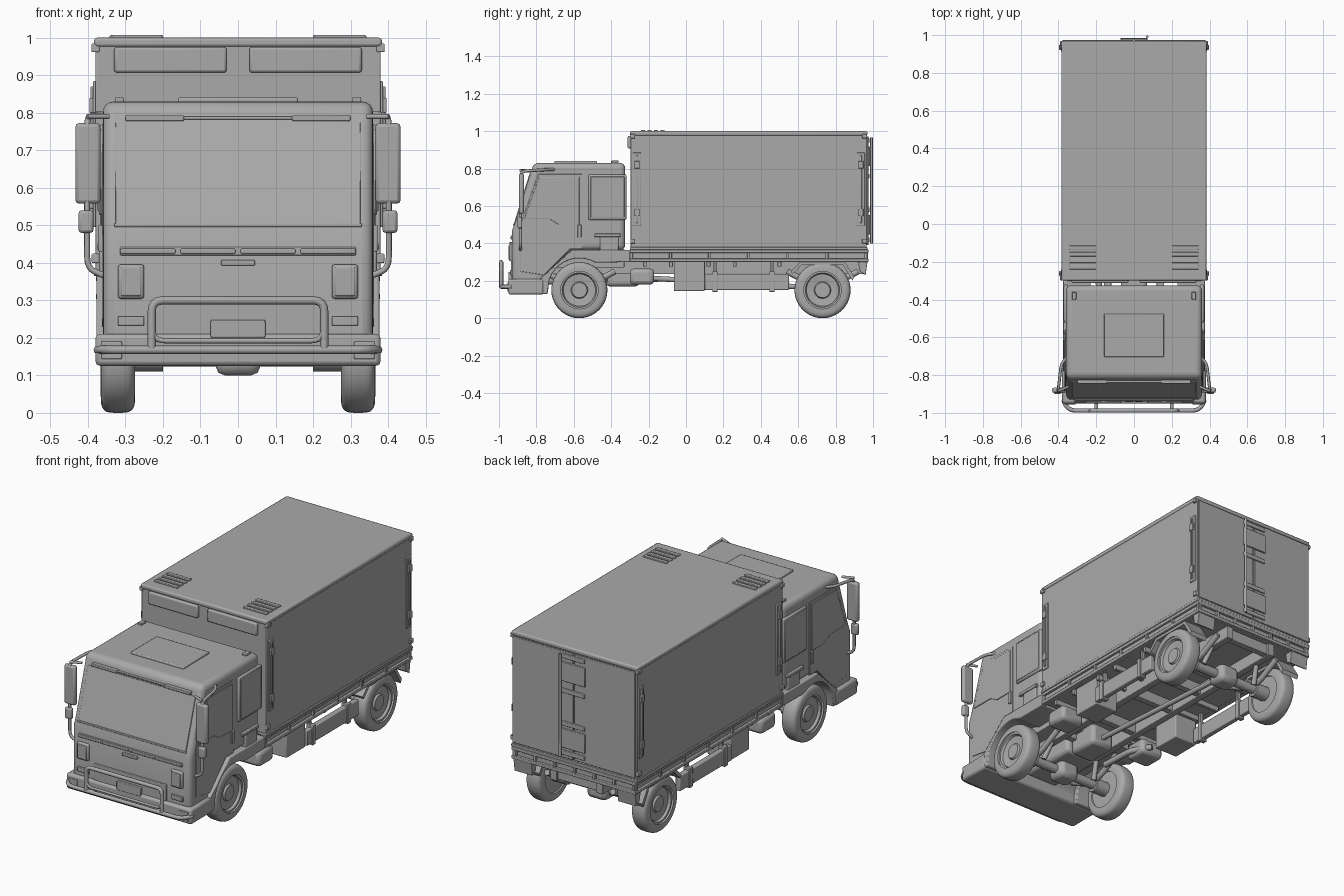
import bpy, bmesh
from math import radians, pi, tau, cos, sin, copysign
from mathutils import Vector

if "Cube" in bpy.data.objects:
    bpy.data.objects.remove(bpy.data.objects["Cube"], do_unlink=True)

grey = bpy.data.materials.new("plain grey")
grey.use_nodes = True
grey.diffuse_color = (.4, .4, .4, 1)
grey.node_tree.nodes["Principled BSDF"].inputs["Base Color"].default_value = grey.diffuse_color

# Main planes of the truck
cab_front, cab_back, cab_side, cab_roof = -.93, -.325, .36, .83
body_front, body_rear, body_side, body_top = -.3, .97, .38, 1
bed_low, bed_top, ground_clear = .3, .365, .13
axles = {"front": -.57, "rear": .73}
tyre_radius, rim_radius, wheel_x = .15, .1, .32
SIDES = {"left": 1, "right": -1}


def finish(name, bm, bevel, segments=2):
    """Turn a bmesh into a smooth-shaded object with optional rounded edges."""
    bmesh.ops.recalc_face_normals(bm, faces=bm.faces)
    mesh = bpy.data.meshes.new(name)
    bm.to_mesh(mesh)
    bm.free()
    ob = bpy.data.objects.new(name, mesh)
    bpy.context.collection.objects.link(ob)
    mesh.materials.append(grey)
    if bevel:
        mod = ob.modifiers.new("rounded edges", "BEVEL")
        mod.width, mod.segments, mod.limit_method = bevel, segments, "ANGLE"
        mod.angle_limit = radians(25)
    bpy.ops.object.select_all(action="DESELECT")
    ob.select_set(True)
    bpy.context.view_layer.objects.active = ob
    bpy.ops.object.shade_smooth_by_angle(angle=radians(35))


def block(name, centre, size, bevel=.003):
    """Rounded block; one that is off the middle is made on both sides."""
    x, y, z = centre
    for side, s in SIDES.items() if x else {"middle": 1}.items():
        bm = bmesh.new()
        bmesh.ops.create_cube(bm, size=1)
        bmesh.ops.scale(bm, vec=size, verts=bm.verts)
        bmesh.ops.translate(bm, vec=(s * x, y, z), verts=bm.verts)
        finish(f"{side}_{name}" if x else name, bm, bevel)


def on_front(name, x, z, width, height, out=.01, plane=cab_front, bevel=.003):
    """Plate standing out from a surface that faces forward."""
    block(name, (x, plane, z), (width, out * 2, height), bevel)


def on_side(name, y, z, length, height, out=.01, plane=body_side, bevel=.003):
    """Plate standing out from both flanks."""
    block(name, (plane, y, z), (out * 2, length, height), bevel)


def slab(name, outline, inner, outer, bevel=.002, segments=2):
    """Side outline of (y, z) points extruded along x."""
    bm = bmesh.new()
    face = bm.faces.new([bm.verts.new((inner, y, z)) for y, z in outline])
    made = bmesh.ops.extrude_face_region(bm, geom=[face])["geom"]
    moved = [g for g in made if isinstance(g, bmesh.types.BMVert)]
    bmesh.ops.translate(bm, verts=moved, vec=(outer - inner, 0, 0))
    finish(name, bm, bevel, segments)


def tube(name, points, radius, corner=.03):
    """Round bar through points, with rounded corners."""
    points = [Vector(p) for p in points]
    path = [points[0]]
    for before, p, after in zip(points, points[1:], points[2:]):
        a, b = (p + (q - p).normalized() * min(corner, (q - p).length * .45) for q in (before, after))
        for step in range(5):
            t = step / 4
            path.append(a.lerp(p, t).lerp(p.lerp(b, t), t))
    path.append(points[-1])
    curve = bpy.data.curves.new(name, "CURVE")
    curve.dimensions, curve.bevel_depth, curve.use_fill_caps = "3D", radius, True
    curve.bevel_resolution = 2
    spline = curve.splines.new("POLY")
    spline.points.add(len(path) - 1)
    for point, place in zip(spline.points, path):
        point.co = (*place, 1)
    spline.use_smooth = True
    curve.materials.append(grey)
    bpy.context.collection.objects.link(bpy.data.objects.new(name, curve))


def lathe(name, profile, y, s):
    """Spin (x, radius) points round a wheel axis."""
    bm = bmesh.new()
    verts = [bm.verts.new((s * x, y, tyre_radius + r)) for x, r in profile]
    edges = [bm.edges.new(pair) for pair in zip(verts, verts[1:])]
    bmesh.ops.spin(bm, geom=verts + edges, cent=(0, y, tyre_radius), axis=(1, 0, 0), angle=tau, steps=40)
    bmesh.ops.remove_doubles(bm, verts=bm.verts, dist=.0001)
    finish(name, bm, 0)


# Cab shell, bumper and windscreen
slab("cab", [(cab_front, .15), (cab_front, .47), (-.91, .52), (-.815, cab_roof), (cab_back, cab_roof),
             (cab_back, bed_top), (-.61, bed_top), (-.76, .21), (-.76, .15)], -cab_side, cab_side, .028, 4)
block("bumper", (0, -.855, .168), (.76, .19, .085), .012)
block("cab_floor", (0, -.55, .32), (.48, .44, .1))
slab("windscreen", [(-.922, .5), (-.836, .775), (-.82, .77), (-.9, .5)], -.327, .327)
on_front("windscreen_sill", 0, .5, .66, .01, plane=-.916)
on_front("screen_header", 0, .786, .6, .008, .012, plane=-.83)
on_front("wiper_rail", .222, .786, .155, .016, .016, plane=-.83)

for side, s in SIDES.items():
    # Front fender with a round wheel arch, door and door window
    arch = [(axles["front"] + .17 * cos(radians(a)), tyre_radius + .17 * sin(radians(a))) for a in range(60, 165, 10)]
    slab(f"{side}_front_fender", [(-.78, ground_clear), (-.78, .21), (-.61, bed_top), (body_front, bed_top),
         (body_front, bed_low), *arch, (-.74, ground_clear)], s * .23, s * .377, .005)
    slab(f"{side}_door", [(-.885, .25), (-.885, .5), (-.79, .77), (-.555, .77), (-.555, .37), (-.62, .37),
         (-.76, .23)], s * .35, s * .363)
    slab(f"{side}_door_window", [(-.865, .53), (-.785, .755), (-.57, .755), (-.57, .5), (-.68, .5), (-.73, .53)],
         s * .35, s * .367)

    # Mirror frame
    out, front = s * .402, -.885
    tube(f"{side}_mirror_frame", [(s * .35, -.7, .795), (s * .385, -.74, .795), (out, front, .785),
         (out, front, .385), (s * .355, front, .365)], .008)
    tube(f"{side}_mirror_stay", [(s * .345, -.86, .79), (out, front, .79)], .007)

    # Wheels and suspension
    for end, y in axles.items():
        tyre = []
        for step in range(17):
            c, r = cos(pi * step / 16), sin(pi * step / 16)
            tyre.append((wheel_x - copysign(abs(c) ** .5, c) * .046,
                         rim_radius + (tyre_radius - rim_radius) * abs(r) ** .6))
        lathe(f"{side}_{end}_tyre", tyre, y, s)
        face = wheel_x + .036
        lathe(f"{side}_{end}_rim", [(wheel_x - .04, 0), (wheel_x - .04, rim_radius), (face, rim_radius + .004),
              (face, .092), (face - .013, .086), (face - .018, .045), (face - .008, .04), (face - .008, 0)], y, s)
        hub = (s * .2, y, tyre_radius)
        tube(f"{side}_{end}_hub", [hub, (s * .3, y, tyre_radius)], .04)
        tube(f"{side}_{end}_leaf_spring", [(s * .2, y - .19, .25), hub, (s * .2, y + .19, .25)], .016, .09)
        tube(f"{side}_{end}_damper", [(s * .17, y + .04, tyre_radius), (s * .14, y + .11, bed_low)], .014)

    # Rear mudguard and lamp bracket
    slab(f"{side}_rear_mudguard", [(.56, .25), (.61, bed_low), (.85, bed_low), (.9, .22), (.89, .2), (.84, .285),
         (.62, .285), (.57, .235)], s * .26, s * .365, 0)
    slab(f"{side}_tail_lamp", [(.92, bed_low), (.93, .25), (.96, .23), (body_rear, bed_low)], s * .26, s * .37)

# Mirrors and cab flanks
block("mirror", (.4, -.88, .665), (.067, .027, .215), .01)
block("lower_mirror", (.405, -.888, .51), (.04, .025, .06), .008)
on_side("door_handle", -.57, .465, .02, .07, .012, cab_side)
on_side("cab_side_panel", -.42, .647, .204, .243, .011, cab_side, .008)
on_side("cab_side_panel_face", -.42, .647, .18, .22, .014, cab_side)
block("air_intake", (.335, -.41, .4), (.07, .1, .08), .006)
block("air_intake_cap", (.333, -.42, .443), (.085, .14, .017))

# Cab front details
on_front("headlight_surround", .285, .35, .07, .092, .015, bevel=.008)
on_front("headlight", .285, .35, .054, .076, .019)
on_front("indicator", .285, .245, .07, .025)
on_front("bumper_lamp", .337, .167, .055, .047, .005, plane=-.95)
on_front("grille_strip", 0, .431, .63, .022, .006)
for x in (.08, .24):
    on_front("grille_panel", x, .431, .146, .014, .009)
on_front("hood_handle", 0, .4, .09, .015, .013)
on_front("lower_grille", 0, .248, .44, .105, .006)
on_front("blank_plate", 0, .224, .146, .047, .02)

# Cab roof
block("roof_hatch", (0, -.59, cab_roof), (.32, .227, .022), .005)
block("roof_bracket", (.317, -.38, cab_roof), (.023, .04, .024))

# Bull bar
bar_y, bar_z = -.988, .168
tube("bull_bar", [(-.375, cab_front, bar_z), (-.36, -.965, bar_z), (-.33, bar_y, bar_z), (.33, bar_y, bar_z),
     (.36, -.965, bar_z), (.375, cab_front, bar_z)], .011)
tube("bull_bar_hoop", [(x, bar_y, z) for x, z in ((-.23, bar_z), (-.23, .3), (.23, .3), (.23, bar_z))], .011)
tube("bull_bar_brace", [(x, bar_y, z) for x, z in ((-.23, .23), (-.22, .192), (.22, .192), (.23, .23))], .007)
block("bull_bar_stay", (.2, -.96, bar_z), (.02, .06, .02), .006)

# Cargo body
middle, length = (body_front + body_rear) / 2, body_rear - body_front
block("cargo_body", (0, middle, .685), (body_side * 2, length - .008, .62), .004)
block("cargo_roof", (0, middle, body_top - .0125), (.768, length, .025), .008)
block("cargo_base", (0, middle, .372), (.768, length, .015))
on_front("front_panel", .18, .941, .3, .068, .012, body_front, .007)
for step in range(4):
    block("roof_vent_slat", (.271, step * .035 - .23, body_top), (.142, .022, .014))
for y in (body_front + .038, body_rear - .035):
    on_side("side_lock_rail", y, .69, .044, .39, .006)
    on_side("side_lock_rod", y, .69, .012, .36, .013)
    for z in (.565, .82):
        on_side("side_lock_latch", y, z, .028, .04, .016)
for y in (body_front + .015, body_rear - .015):
    on_side("upper_corner_block", y, .973, .026, .023, .011)
    on_side("lower_corner_block", y, .412, .026, .025)

# Rear doors
block("rear_door", (.188, body_rear, .681), (.368, .01, .582))
tube("door_lock_rod", [(.07, .992, .4), (.07, .992, .965)], .007)
for z in (.42, .58, .76, .95):
    on_front("rod_clamp", 0, z, .14, .024, .012, body_rear)
for z in (.5, .865):
    on_front("door_lock_plate", 0, z, .145, .104, .014, body_rear)

# Load bed with posts between upper and lower rails
bed_middle = (bed_low + bed_top) / 2
block("bed", (0, middle, bed_middle), (.73, length - .02, .06))
for z in (bed_low + .01, bed_top - .007):
    on_side("bed_rail", middle, z, length, .018, .015, .363)
    on_front("rear_bed_rail", 0, z, .756, .018, plane=.965)
for step in range(7):
    on_side("bed_post", body_front + .008 + step * .209, bed_middle, .016, .055, .013, .363)
for step in range(4):
    on_front("rear_bed_post", step * .12, bed_middle, .016, .055, .008, .965)

# Chassis and running gear
block("chassis_rail", (.14, .075, .27), (.04, 1.75, .07))
for y in (-.4, -.15, .15, .38, .56, .92):
    block("cross_member", (0, y, .27), (.32, .036, .06))
for y in (-.22, -.08, .12, .26, .5):
    block("outrigger", (.25, y, .29), (.2, .02, .03))
for end, y in axles.items():
    tube(f"{end}_axle", [(-.29, y, tyre_radius), (.29, y, tyre_radius)], .026)
    block(f"{end}_axle_housing", (0, y, tyre_radius), (.12, .11, .1), .025)
tube("drive_shaft", [(0, body_front, .22), (0, axles["rear"], .16)], .014)
block("engine", (0, -.59, .27), (.2, .34, .18), .02)
block("gearbox", (0, -.34, .23), (.14, .18, .12), .02)
block("storage_box", (.27, .018, .225), (.14, .165, .16), .005)
block("side_guard", (.335, .325, .193), (.03, .45, .085), .005)
for y in (.155, .46):
    block("side_guard_post", (.335, y, .195), (.04, .028, .11))
    block("side_guard_hanger", (.325, y, .27), (.02, .016, .08))
block("air_tank", (.27, -.235, .222), (.14, .13, .085), .02)
tube("exhaust_pipe", [(-.18, -.45, .21), (-.19, -.25, .21), (-.25, tyre_radius - bed_low, .21)], .016)
